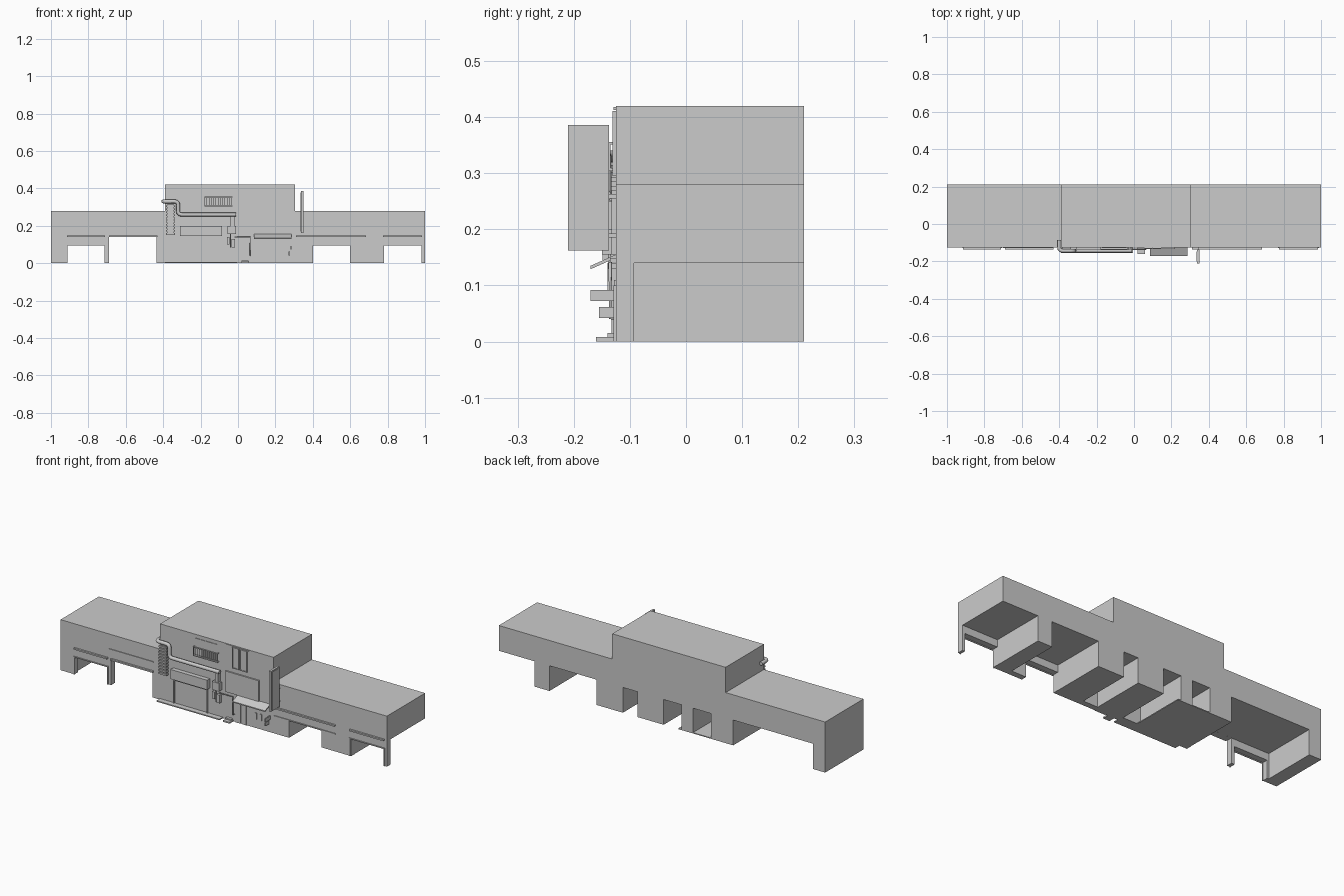
import bpy, bmesh
from mathutils import Vector

if "Cube" in bpy.data.objects:
    bpy.data.objects.remove(bpy.data.objects["Cube"])


def mesh_object(name, bm):
    bmesh.ops.recalc_face_normals(bm, faces=bm.faces)
    me = bpy.data.meshes.new(name)
    bm.to_mesh(me)
    bm.free()
    ob = bpy.data.objects.new(name, me)
    bpy.context.collection.objects.link(ob)
    return ob


def boxes(name, specs):
    """One object from boxes given as (x0, x1, y0, y1, z0, z1)."""
    bm = bmesh.new()
    for x0, x1, y0, y1, z0, z1 in specs:
        vs = bmesh.ops.create_cube(bm, size=1)["verts"]
        for v in vs:
            v.co = Vector((x0 if v.co.x < 0 else x1,
                           y0 if v.co.y < 0 else y1,
                           z0 if v.co.z < 0 else z1))
    return mesh_object(name, bm)


def extrude_xz(name, pts, y0, y1):
    bm = bmesh.new()
    f = bm.faces.new([bm.verts.new((x, y0, z)) for x, z in pts])
    ex = bmesh.ops.extrude_face_region(bm, geom=[f])["geom"]
    for v in ex:
        if isinstance(v, bmesh.types.BMVert):
            v.co.y = y1
    return mesh_object(name, bm)


def pipe(name, pts, r, bend=0.0, res=2):
    """Tube along a path; corners are rounded by the bend distance."""
    pts = [Vector(p) for p in pts]
    path = [pts[0]]
    for a, b, c in zip(pts, pts[1:], pts[2:]):
        if bend:
            p, q = b + (a - b).normalized() * bend, b + (c - b).normalized() * bend
            path += [p.lerp(b, t).lerp(b.lerp(q, t), t) for t in (0, .33, .67, 1)]
        else:
            path.append(b)
    path.append(pts[-1])
    cu = bpy.data.curves.new(name, 'CURVE')
    cu.dimensions = '3D'
    cu.bevel_depth = r
    cu.bevel_resolution = res
    cu.use_fill_caps = True
    s = cu.splines.new('POLY')
    s.points.add(len(path) - 1)
    for sp, p in zip(s.points, path):
        sp.co = (*p, 1)
    ob = bpy.data.objects.new(name, cu)
    bpy.context.collection.objects.link(ob)
    return ob


F = -0.125   # front wall plane
B = 0.21     # back wall plane

# Main body: two low wings and a taller centre
body = extrude_xz("building_body", [
    (-1, 0), (1, 0), (1, .28), (.305, .28), (.305, .42),
    (-.39, .42), (-.39, .28), (-1, .28)], F, B)

# Ground floor passages cut from the back, and front openings through the wall
cuts = [(a, b, -.093, .3, -.1, .14) for a, b in (
    (-.925, -.436), (-.30, -.19), (-.12, -.01), (.15, .24), (.40, .69), (.78, 1.1))]
cuts += [(a, b, -.3, -.07, -.1, h) for a, b, h in (
    (-.915, -.71, .10), (-.69, -.437, .1399), (.401, .60, .10), (.781, .985, .10))]
cutters = []
for i, c in enumerate(cuts):
    cutter = boxes("opening_cutter", [c])
    cutter.hide_render = True
    m = body.modifiers.new("opening", 'BOOLEAN')
    m.object = cutter
    m.solver = 'EXACT'
    cutters.append(cutter)
bpy.context.view_layer.update()
dg = bpy.context.evaluated_depsgraph_get()
cut_mesh = bpy.data.meshes.new_from_object(body.evaluated_get(dg))
body.modifiers.clear()
body.data = cut_mesh
for c in cutters:
    bpy.data.objects.remove(c)

# Ledges and lintels along the wings
spans = [(-.915, -.71), (-.69, -.43), (.31, .685), (.775, .985)]
boxes("wing_ledges", [(a, b, F - .01, F, .141, .149) for a, b in spans])
boxes("wing_lintels", [(a, b, F - .004, F, .095, .10)
                       for a, b in (spans[0], spans[2], spans[3])])
boxes("upper_ledge", [(-.70, -.43, F - .004, F, .195, .20)])
boxes("opening_jambs", [(x - .003, x + .003, F - .004, F, 0, .10)
                        for x in (-.915, -.71, .773, .985)])

# Floor slab, front step and small doorstep
boxes("passage_floor", [(-.30, -.10, -.093, B, 0, .005)])
boxes("front_step", [(-.39, -.005, -.155, F, 0, .006)])
boxes("door_step", [(.02, .06, -.16, F, 0, .008), (.02, .055, -.14, F, .008, .015)])

# Shop front panel with sign board over it
boxes("shutter_frame", [(-.305, -.30, F - .008, F, 0, .135),
                        (-.10, -.095, F - .008, F, 0, .135),
                        (-.305, -.095, F - .008, F, .133, .139)])
boxes("shop_board", [(-.31, -.085, F - .024, F, .145, .198)])
boxes("entrance_board", [(.015, .22, F - .008, F, .155, .27)])

# Awning: sloped slab over the entrance, with ribs
bm = bmesh.new()
prof = [(F, .155), (F, .149), (-.17, .129), (-.17, .135)]
f = bm.faces.new([bm.verts.new((.085, y, z)) for y, z in prof])
ex = bmesh.ops.extrude_face_region(bm, geom=[f])["geom"]
for v in ex:
    if isinstance(v, bmesh.types.BMVert):
        v.co.x = .285
mesh_object("awning", bm)

# Entrance doors and small windows under the awning
boxes("entrance_doors", [(.075, .105, F - .003, F, 0, .11),
                         (.11, .14, F - .003, F, 0, .11)])
boxes("small_windows", [(.19, .205, F - .004, F, .05, .085),
                        (.22, .235, F - .004, F, .05, .085)])

# Small projecting units beside the entrance
boxes("side_units", [(.281, .287, -.17, F, .072, .092),
                     (.271, .277, -.155, F, .042, .062)])

# Upper windows
win = []
for x0, x1 in ((.055, .095), (.10, .145)):
    win += [(x0, x1, F - .003, F, .298, .408)]
    win += [(x0, x0 + .004, F - .006, F, .295, .41),
            (x1 - .004, x1, F - .006, F, .295, .41),
            (x0, x1, F - .006, F, .295, .299), (x0, x1, F - .006, F, .407, .411)]
boxes("upper_windows", win)
boxes("window_hood", [(.015, .155, F - .004, F, .413, .418)])

# Balcony with railing and door
boxes("balcony_door", [(-.17, -.04, F - .003, F, .31, .40)])
rail = [(-.18, -.03, -.138, -.134, .351, .356), (-.18, -.03, -.138, F, .304, .309)]
for i in range(13):
    x = -.178 + i * .012
    rail.append((x - .0015, x + .0015, -.138, -.135, .309, .351))
for x in (-.18, -.034):
    rail.append((x, x + .004, -.138, F, .351, .356))
boxes("balcony_railing", rail)

# Large duct running around the corner and along the front
pipe("main_duct", [(-.40, -.085, .33), (-.40, -.143, .33), (-.32, -.143, .33),
                   (-.32, -.143, .26), (-.012, -.143, .26)], .0105, .018)

# Ribbed vent shaft below the duct
vent = [(-.38, -.342, -.14, F, .15, .315)]
vent += [(-.385, -.337, -.146, F, .152 + i * .0165, .161 + i * .0165) for i in range(10)]
boxes("vent_shaft", vent)

# Meter boxes and downpipes
boxes("meter_boxes", [(-.055, -.012, -.15, F, .155, .20),
                      (-.04, -.02, -.145, F, .20, .25),
                      (-.06, -.045, -.14, F, .10, .14),
                      (-.035, -.015, -.14, F, .085, .13)])
pipe("meter_pipe", [(-.04, -.136, .17), (-.04, -.136, .085)], .003, res=1)
pipe("down_pipe", [(-.02, -.135, .14), (.065, -.135, .14), (.065, -.135, .042),
                   (.065, F, .042)], .003, res=1)

# Vertical projecting sign with raised side panels and brackets
boxes("hanging_sign", [(.337, .349, -.21, -.137, .162, .386)])
boxes("hanging_sign_panels", [(.335, .351, -.20, -.147, .17, .379)])
boxes("sign_brackets", [(.341, .345, -.137, F, z, z + .008) for z in (.185, .255)])
